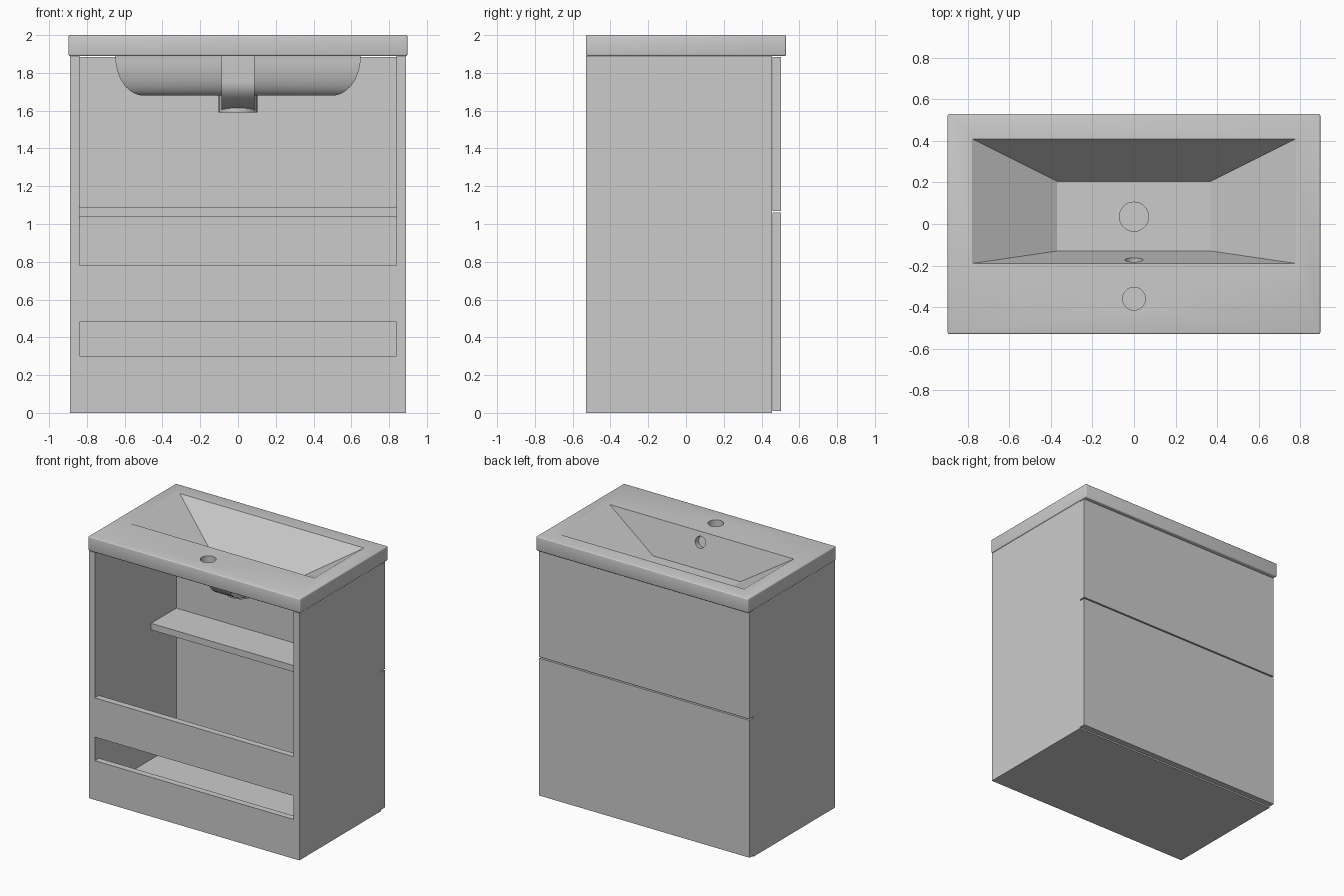
import bpy, bmesh, math
from mathutils import Matrix, Vector

if "Cube" in bpy.data.objects:
    bpy.data.objects.remove(bpy.data.objects["Cube"])


def make(name, bm):
    bmesh.ops.recalc_face_normals(bm, faces=bm.faces)
    me = bpy.data.meshes.new(name)
    bm.to_mesh(me)
    bm.free()
    ob = bpy.data.objects.new(name, me)
    bpy.context.collection.objects.link(ob)
    return ob


def box(name, x0, x1, y0, y1, z0, z1, bevel=0):
    bm = bmesh.new()
    size = Matrix.Diagonal((x1 - x0, y1 - y0, z1 - z0, 1))
    centre = Matrix.Translation(((x0 + x1) / 2, (y0 + y1) / 2, (z0 + z1) / 2))
    bmesh.ops.create_cube(bm, size=1, matrix=centre @ size)
    if bevel:
        bmesh.ops.bevel(bm, geom=bm.edges[:], offset=bevel, segments=3,
                        profile=0.5, affect='EDGES')
    return make(name, bm)


def loft(name, rings):
    """Closed solid skinned through rings of equal point count."""
    bm = bmesh.new()
    loops = [[bm.verts.new(p) for p in r] for r in rings]
    n = len(loops[0])
    for a, b in zip(loops, loops[1:]):
        for i in range(n):
            j = (i + 1) % n
            bm.faces.new((a[i], a[j], b[j], b[i]))
    bm.faces.new(loops[0])
    bm.faces.new(loops[-1])
    return make(name, bm)


def rect(hx, y0, y1, z):
    return [(-hx, y0, z), (hx, y0, z), (hx, y1, z), (-hx, y1, z)]


def cylinder(name, start, end, r, n=48):
    a, b = Vector(start), Vector(end)
    rot = (b - a).to_track_quat('Z', 'Y')
    ring = [rot @ Vector((r * math.cos(2 * math.pi * i / n),
                          r * math.sin(2 * math.pi * i / n), 0)) for i in range(n)]
    return loft(name, [[p + a for p in ring], [p + b for p in ring]])


def combine(ob, other, op):
    mod = ob.modifiers.new(op.title(), 'BOOLEAN')
    mod.operation, mod.object, mod.solver = op, other, 'EXACT'
    bpy.context.view_layer.objects.active = ob
    bpy.ops.object.modifier_apply(modifier=mod.name)
    bpy.data.objects.remove(other, do_unlink=True)


# Cabinet carcass: sides, floor, shelf and the two open-side rails
T = 0.05
for name, s in (("left_side_panel", -1), ("right_side_panel", 1)):
    xs = sorted((s * 0.84, s * 0.89))
    box(name, *xs, -0.53, 0.455, 0, 1.89)
box("floor_panel", -0.84, 0.84, -0.53 + T, 0.455, 0, 0.05)
box("inner_shelf", -0.84, 0.84, 0.15, 0.455, 1.04, 1.09)
box("lower_rail", -0.84, 0.84, -0.53, -0.53 + T, 0, 0.30)
box("upper_rail", -0.84, 0.84, -0.53, -0.53 + T, 0.48, 0.78)

# Drawer fronts with a narrow gap between them
box("lower_drawer_front", -0.89, 0.89, 0.457, 0.503, 0.01, 1.06)
box("upper_drawer_front", -0.89, 0.89, 0.457, 0.503, 1.07, 1.885)

# Basin slab with the rounded bowl underside
basin = box("basin", -0.897, 0.897, -0.53, 0.53, 1.89, 2.0, bevel=0.008)
rings = [rect(0.66, -0.21, 0.38, 1.93)]
for i in range(13):
    t = math.radians(90 * i / 12)
    c, s = math.cos(t), math.sin(t)
    rings.append(rect(0.5 + 0.15 * c, -0.10 - 0.10 * c, 0.22 + 0.15 * c, 1.89 - 0.21 * s))
combine(basin, loft("bowl_underside", rings), 'UNION')

# Overflow channel curving down to the drain boss
profile = [(0.04, 1.93), (-0.225, 1.93)]
for i in range(11):
    t = math.radians(90 * i / 10)
    profile.append((0.04 - 0.265 * math.cos(t), 1.75 - 0.148 * math.sin(t)))
channel = loft("overflow_channel", [[(x, y, z) for y, z in profile] for x in (-0.087, 0.087)])
combine(basin, channel, 'UNION')
combine(basin, cylinder("drain_boss", (0, 0.035, 1.59), (0, 0.035, 1.71), 0.102), 'UNION')

# Bowl hollow: tapered walls, carried a little past the slab top
bowl = loft("bowl_cutter", [rect(0.37, -0.13, 0.205, 1.74),
                            rect(0.821, -0.196, 0.4305, 2.026)])
combine(basin, bowl, 'DIFFERENCE')

# Drain, tap and overflow holes
combine(basin, cylinder("drain_cutter", (0, 0.035, 1.5), (0, 0.035, 1.8), 0.07), 'DIFFERENCE')
combine(basin, cylinder("tap_cutter", (0, -0.36, 1.8), (0, -0.36, 2.1), 0.055), 'DIFFERENCE')
combine(basin, cylinder("overflow_cutter", (0, -0.215, 1.917), (0, -0.12, 1.937), 0.043), 'DIFFERENCE')

bpy.ops.object.select_all(action='DESELECT')
basin.select_set(True)
bpy.context.view_layer.objects.active = basin
bpy.ops.object.shade_smooth_by_angle(angle=math.radians(30))
